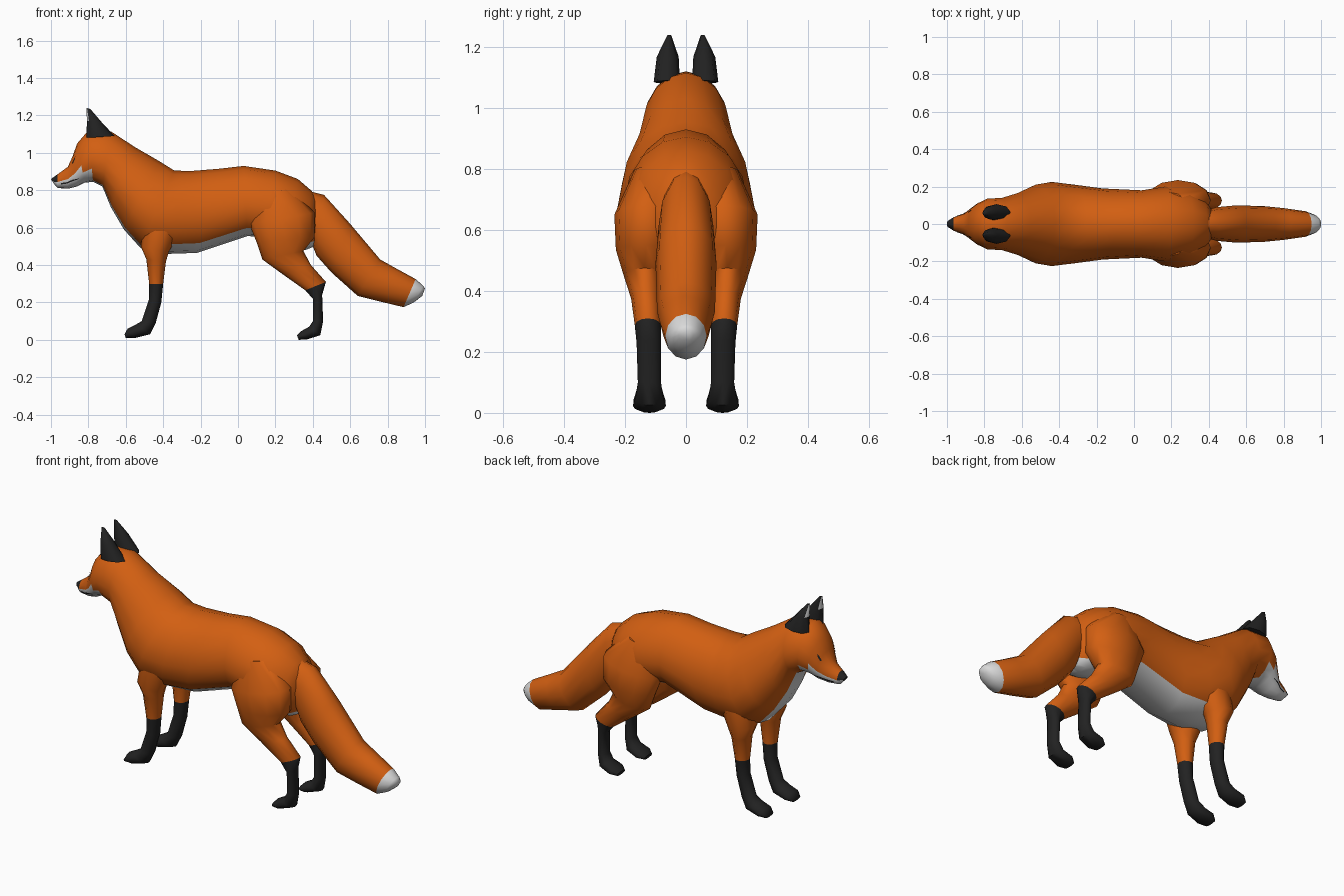
import bpy
import bmesh
from math import cos, sin, pi
from mathutils import Vector
from mathutils.bvhtree import BVHTree

default_cube = bpy.data.objects.get("Cube")
if default_cube:
    bpy.data.objects.remove(default_cube, do_unlink=True)


def make_material(name, colour):
    material = bpy.data.materials.new(name)
    material.use_nodes = True
    rgba = (*colour, 1)
    material.diffuse_color = rgba
    material.node_tree.nodes["Principled BSDF"].inputs["Base Color"].default_value = rgba
    return material


palette = [
    make_material("orange fur", (0.65, 0.115, 0.006)),
    make_material("black fur", (0.016, 0.016, 0.016)),
    make_material("white fur", (0.7, 0.7, 0.7)),
]
ORANGE, BLACK, WHITE = range(len(palette))


def finish(name, mesh_data, smooth_angle):
    """Turn a bmesh into a linked object with the shared palette."""
    mesh = bpy.data.meshes.new(name)
    mesh_data.to_mesh(mesh)
    mesh_data.free()
    for material in palette:
        mesh.materials.append(material)
    thing = bpy.data.objects.new(name, mesh)
    bpy.context.collection.objects.link(thing)
    bpy.ops.object.select_all(action="DESELECT")
    thing.select_set(True)
    bpy.context.view_layer.objects.active = thing
    bpy.ops.object.shade_smooth_by_angle(angle=smooth_angle)
    return thing


def loft(name, sections, rule, sides=16, sag=0.0, mirror=1):
    """Skin rings given as (x, z) of one edge, (x, z) of the other, half width, y centre.
    rule(segment, height) picks the colour, height running from -1 to 1 around the ring."""
    bm = bmesh.new()
    rings = []
    for ax, az, bx, bz, width, offset in sections:
        first, second = Vector((ax, 0, az)), Vector((bx, 0, bz))
        middle, half = (first + second) / 2, (first - second) / 2
        ring = []
        for k in range(sides):
            a = 2 * pi * k / sides
            point = middle + half * (cos(a) - sag * sin(a) ** 2)
            point.y = mirror * (offset + width * sin(a))
            ring.append(bm.verts.new(point))
        rings.append(ring)
    for i, (ring, following) in enumerate(zip(rings, rings[1:])):
        for k in range(sides):
            n = (k + 1) % sides
            face = bm.faces.new((ring[k], ring[n], following[n], following[k]))
            face.material_index = rule(i, cos(2 * pi * (k + 0.5) / sides))
    bm.faces.new(rings[0]).material_index = rule(0, 1)
    bm.faces.new(rings[-1]).material_index = rule(len(rings) - 2, 0)
    bmesh.ops.recalc_face_normals(bm, faces=bm.faces)
    return finish(name, bm, 1.0)


def centred(*sections):
    return [(*section, 0) for section in sections]


# Head, neck and torso as one skin
def body_colour(segment, height):
    if segment == 0 and height > -0.1:
        return BLACK
    if segment < 4:
        limit = -0.1
    elif segment == 4:
        limit = -0.5
    else:
        limit = -0.9 if segment < 9 else -0.8
    return WHITE if height < limit else ORANGE


body = loft("body", centred(
    (-1, 0.86, -0.985, 0.835, 0.018),
    (-0.965, 0.885, -0.965, 0.812, 0.036),
    (-0.91, 0.925, -0.91, 0.808, 0.055),
    (-0.885, 0.98, -0.86, 0.82, 0.085),
    (-0.86, 1.05, -0.82, 0.84, 0.11),
    (-0.8, 1.12, -0.775, 0.845, 0.135),
    (-0.68, 1.115, -0.725, 0.82, 0.14),
    (-0.55, 1.03, -0.68, 0.71, 0.165),
    (-0.42, 0.955, -0.61, 0.59, 0.21),
    (-0.34, 0.905, -0.52, 0.49, 0.225),
    (-0.25, 0.903, -0.37, 0.46, 0.21),
    (-0.1, 0.915, -0.22, 0.465, 0.19),
    (0.03, 0.93, 0.05, 0.555, 0.18),
    (0.2, 0.905, 0.14, 0.55, 0.2),
    (0.32, 0.86, 0.25, 0.5, 0.19),
    (0.39, 0.8, 0.36, 0.48, 0.14),
    (0.43, 0.75, 0.41, 0.5, 0.07),
), body_colour, sag=0.12)

# Bushy tail with a pale tip
loft("tail", centred(
    (0.36, 0.8, 0.38, 0.55, 0.07),
    (0.46, 0.775, 0.42, 0.45, 0.09),
    (0.6, 0.62, 0.5, 0.36, 0.1),
    (0.76, 0.43, 0.64, 0.235, 0.095),
    (0.84, 0.385, 0.76, 0.205, 0.085),
    (0.95, 0.325, 0.885, 0.175, 0.068),
    (0.99, 0.29, 0.94, 0.2, 0.05),
    (1, 0.275, 0.985, 0.235, 0.025),
), lambda segment, height: WHITE if segment > 4 else ORANGE, sides=12)

front_leg = [
    (-0.5, 0.66, -0.3, 0.6, 0.08, 0.12),
    (-0.52, 0.5, -0.37, 0.47, 0.075, 0.13),
    (-0.49, 0.43, -0.385, 0.42, 0.057, 0.127),
    (-0.475, 0.3, -0.4, 0.3, 0.042, 0.123),
    (-0.475, 0.22, -0.41, 0.2, 0.04, 0.12),
    (-0.515, 0.1, -0.44, 0.09, 0.039, 0.12),
    (-0.55, 0.08, -0.47, 0.03, 0.048, 0.12),
    (-0.59, 0.06, -0.55, 0.01, 0.055, 0.12),
    (-0.607, 0.03, -0.6, 0.01, 0.035, 0.12),
]
hind_leg = [
    (0.1, 0.78, 0.28, 0.81, 0.07, 0.1),
    (0.06, 0.62, 0.41, 0.68, 0.11, 0.125),
    (0.1, 0.52, 0.41, 0.55, 0.1, 0.13),
    (0.13, 0.43, 0.35, 0.475, 0.07, 0.135),
    (0.24, 0.35, 0.39, 0.4, 0.05, 0.13),
    (0.36, 0.265, 0.47, 0.31, 0.043, 0.125),
    (0.4, 0.22, 0.45, 0.24, 0.04, 0.122),
    (0.4, 0.1, 0.455, 0.1, 0.038, 0.12),
    (0.38, 0.07, 0.44, 0.025, 0.046, 0.12),
    (0.335, 0.045, 0.37, 0.003, 0.055, 0.12),
    (0.315, 0.025, 0.325, 0, 0.035, 0.12),
]
ear = [
    (-0.81, 1.08, -0.66, 1.09, 0.043, 0.063),
    (-0.808, 1.17, -0.73, 1.165, 0.036, 0.06),
    (-0.81, 1.24, -0.79, 1.235, 0.007, 0.055),
]

# Face details laid just above the skin
scan = bmesh.new()
scan.from_mesh(body.data)
skin = BVHTree.FromBMesh(scan)
scan.free()


def plate(name, strip, side):
    """Dark strip made of (x, upper z, lower z) steps, pressed on the head."""
    bm = bmesh.new()
    rows = []
    for x, *heights in strip:
        row = []
        for z in heights:
            spot, normal, _, _ = skin.find_nearest(Vector((x, side * 0.07, z)))
            row.append(bm.verts.new(spot + normal * 0.004))
        rows.append(row)
    for left, right in zip(rows, rows[1:]):
        bm.faces.new((left[0], right[0], right[1], left[1])).material_index = BLACK
    for face in bm.faces:
        face.normal_update()
        if face.normal.y * side < 0:
            face.normal_flip()
    finish(name, bm, 0.5)


eye = [(-0.9, 0.95, 0.945), (-0.885, 0.972, 0.943), (-0.865, 0.982, 0.965)]
mouth = [(-0.955, 0.833, 0.827), (-0.92, 0.84, 0.832),
         (-0.885, 0.856, 0.848), (-0.85, 0.875, 0.87)]

for label, side in (("left", -1), ("right", 1)):
    loft("front_leg_" + label, front_leg,
         lambda segment, height: BLACK if segment > 2 else ORANGE, sides=10, mirror=side)
    loft("hind_leg_" + label, hind_leg,
         lambda segment, height: BLACK if segment > 4 else ORANGE, sides=12, mirror=side)
    loft("ear_" + label, ear,
         lambda segment, height: WHITE if height > 0.8 and segment == 1 else BLACK,
         sides=8, mirror=side)
    plate("eye_" + label, eye, side)
    plate("mouth_" + label, mouth, side)
